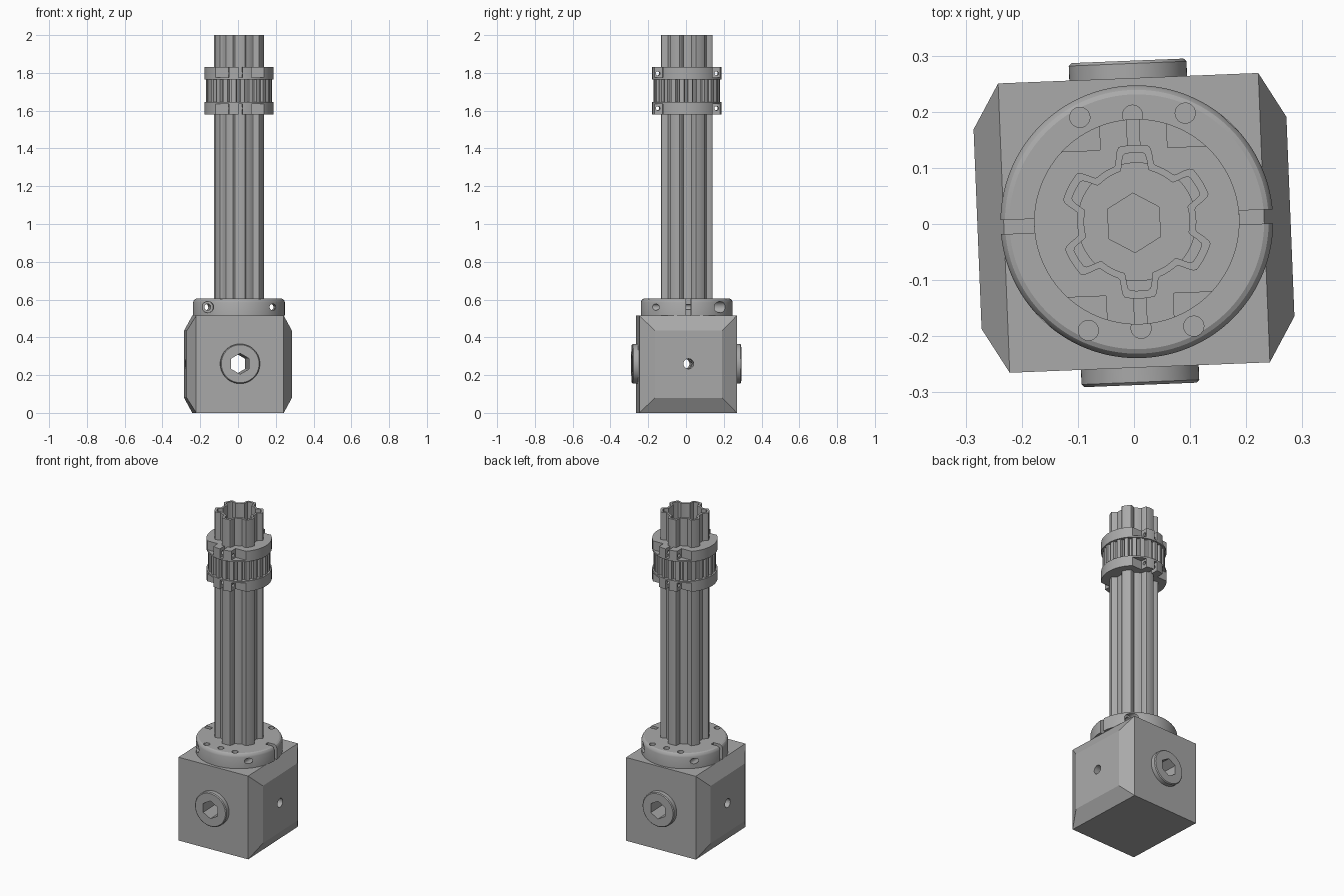
import bpy, bmesh, math
from mathutils import Matrix, Vector

if "Cube" in bpy.data.objects:
    bpy.data.objects.remove(bpy.data.objects["Cube"], do_unlink=True)

TURN = math.radians(2.3)
SHAFT_CENTRE = Vector((0.005, 0.004, 0))
BLOCK_CENTRE = Vector((0, 0.002, 0))

metal = bpy.data.materials.new("grey metal")
metal.use_nodes = True
GREY = (0.4, 0.4, 0.4, 1)
metal.diffuse_color = GREY
metal.node_tree.nodes["Principled BSDF"].inputs["Base Color"].default_value = GREY


def finish(name, bm):
    bmesh.ops.recalc_face_normals(bm, faces=bm.faces)
    mesh = bpy.data.meshes.new(name)
    bm.to_mesh(mesh)
    bm.free()
    mesh.materials.append(metal)
    obj = bpy.data.objects.new(name, mesh)
    bpy.context.collection.objects.link(obj)
    return obj


def polar_solid(name, outer, inner, levels, n=192):
    """Hollow prism: outer and inner give a radius per angle, levels are (z, outer inset)."""
    bm = bmesh.new()

    def loop(radius, z, inset=0):
        angles = [math.tau * i / n for i in range(n)]
        return [bm.verts.new(((radius(a) - inset) * math.cos(a),
                              (radius(a) - inset) * math.sin(a), z)) for a in angles]

    loops = [loop(outer, z, inset) for z, inset in levels]
    loops += [loop(inner, levels[-1][0]), loop(inner, levels[0][0])]
    for low, high in zip(loops, loops[1:] + loops[:1]):
        for i in range(n):
            j = (i + 1) % n
            bm.faces.new((low[i], low[j], high[j], high[i]))
    return finish(name, bm)


def box(x0, x1, y0, y1, z0, z1):
    bm = bmesh.new()
    size = (x1 - x0, y1 - y0, z1 - z0)
    mid = ((x0 + x1) / 2, (y0 + y1) / 2, (z0 + z1) / 2)
    bmesh.ops.create_cube(bm, size=1, matrix=Matrix.Translation(mid) @ Matrix.Diagonal((*size, 1)))
    return finish("box", bm)


def rod(axis, centre, radius, length, sides=32):
    turn = {"X": Matrix.Rotation(math.pi / 2, 4, "Y"),
            "Y": Matrix.Rotation(math.pi / 2, 4, "X"), "Z": Matrix()}[axis]
    bm = bmesh.new()
    bmesh.ops.create_cone(bm, cap_ends=True, segments=sides, radius1=radius, radius2=radius,
                          depth=length, matrix=Matrix.Translation(centre) @ turn)
    return finish("rod", bm)


def cut(obj, cutters):
    bpy.context.view_layer.objects.active = obj
    for cutter in cutters:
        mod = obj.modifiers.new("cut", "BOOLEAN")
        mod.operation, mod.solver, mod.object = "DIFFERENCE", "EXACT", cutter
        bpy.ops.object.modifier_apply(modifier=mod.name)
        bpy.data.objects.remove(cutter, do_unlink=True)


def place(obj, centre):
    obj.location = centre
    obj.rotation_euler.z = TURN
    bpy.ops.object.select_all(action="DESELECT")
    obj.select_set(True)
    bpy.context.view_layer.objects.active = obj
    bpy.ops.object.shade_smooth_by_angle(angle=math.radians(25))


def lobed(valley, crest, start, end):
    """Radius with six rounded lobes, the first at 30 degrees."""
    def radius(a):
        off = abs((math.degrees(a) % 60) - 30)
        t = min(max((end - off) / (end - start), 0), 1)
        return valley + (crest - valley) * t * t * (3 - 2 * t)
    return radius


def circle(r):
    return lambda a: r


tube_outer = lobed(0.106, 0.137, 11, 20)
tube_inner = lobed(0.094, 0.123, 8, 16)

# Block with a tapered pad on each side
bm = bmesh.new()
bmesh.ops.create_cube(bm, size=1, matrix=Matrix.Translation((0, 0, 0.2575))
                      @ Matrix.Diagonal((0.464, 0.516, 0.515, 1)))
bm.normal_update()
for face in [f for f in bm.faces if abs(f.normal.x) > 0.9]:
    side = math.copysign(1, face.normal.x)
    pad = bmesh.ops.extrude_discrete_faces(bm, faces=[face])["faces"][0]
    for v in pad.verts:
        v.co.x = 0.279 * side
        v.co.y *= 0.178 / 0.258
        v.co.z = 0.435 if v.co.z > 0.25 else 0.08
block = finish("base_block", bm)
HOLE = (0, 0, 0.26)
cut(block, [rod("Y", HOLE, 0.055, 1, 6), rod("X", HOLE, 0.027, 1),
            rod("Z", (0, 0, 0.46), 0.053, 0.24, 6)])
place(block, BLOCK_CENTRE)

# Round bosses with hexagonal sockets
for name, side in (("front_boss", -1), ("back_boss", 1)):
    boss = polar_solid(name, circle(0.105), circle(0.07),
                       [(0.25, 0), (0.284, 0), (0.289, 0.005)], 64)
    boss.data.transform(Matrix.Translation(HOLE) @ Matrix.Rotation(-side * math.pi / 2, 4, "X"))
    plug = rod("Y", (0, side * 0.2695, 0.26), 0.0702, 0.039, 64)
    cut(plug, [rod("Y", HOLE, 0.055, 1, 6)])
    plug.name = name + "_socket"
    place(boss, BLOCK_CENTRE)
    place(plug, BLOCK_CENTRE)

# Split clamp flange
flange = polar_solid("clamp_flange", circle(0.243), circle(0.105),
                     [(0.515, 0), (0.585, 0), (0.594, 0.003), (0.601, 0.008), (0.605, 0.016)])
cutters = []
for s in (-1, 1):
    cutters.append(box(*sorted((s * 0.183, s * 0.27)), -0.0125, 0.0125, 0.5, 0.62))
    cutters.append(rod("Y", (s * 0.172, 0, 0.56), 0.017, 0.6, 24))
    cutters.append(rod("Y", (s * 0.172, s * 0.22, 0.56), 0.03, 0.16, 24))
    cutters += [rod("Z", (x, s * 0.19, 0.56), 0.018, 0.2, 24) for x in (-0.094, 0, 0.094)]
cut(flange, cutters)
place(flange, SHAFT_CENTRE)

# Lobed hollow tube
tube = polar_solid("lobed_tube", tube_outer, tube_inner, [(0.604, 0), (2.0, 0)])
place(tube, SHAFT_CENTRE)

# Toothed band between the two collar rings
band = polar_solid("toothed_band", lambda a: 0.175 if round(a / math.tau * 192) % 8 < 5 else 0.16,
                   tube_outer, [(1.64, 0), (1.77, 0)])
place(band, SHAFT_CENTRE)

# Clamp rings with screw pockets and slits
for name, z0, z1, p0, p1 in (("lower_collar", 1.58, 1.645, 1.5, 1.635),
                             ("upper_collar", 1.765, 1.83, 1.775, 1.9)):
    ring = polar_solid(name, circle(0.183), tube_outer, [(z0, 0), (z1, 0)])
    cutters = []
    for s in (-1, 1):
        ys = sorted((s * 0.13, s * 0.25))
        cutters.append(box(-0.011, 0.011, *sorted((s * 0.12, s * 0.25)), p0, p1))
        cutters += [box(*sorted((t * 0.06, t * 0.14)), *ys, p0, p1) for t in (-1, 1)]
        cutters.append(rod("X", (0, s * 0.155, (z0 + z1) / 2), 0.011, 0.2, 16))
    cut(ring, cutters)
    place(ring, SHAFT_CENTRE)
